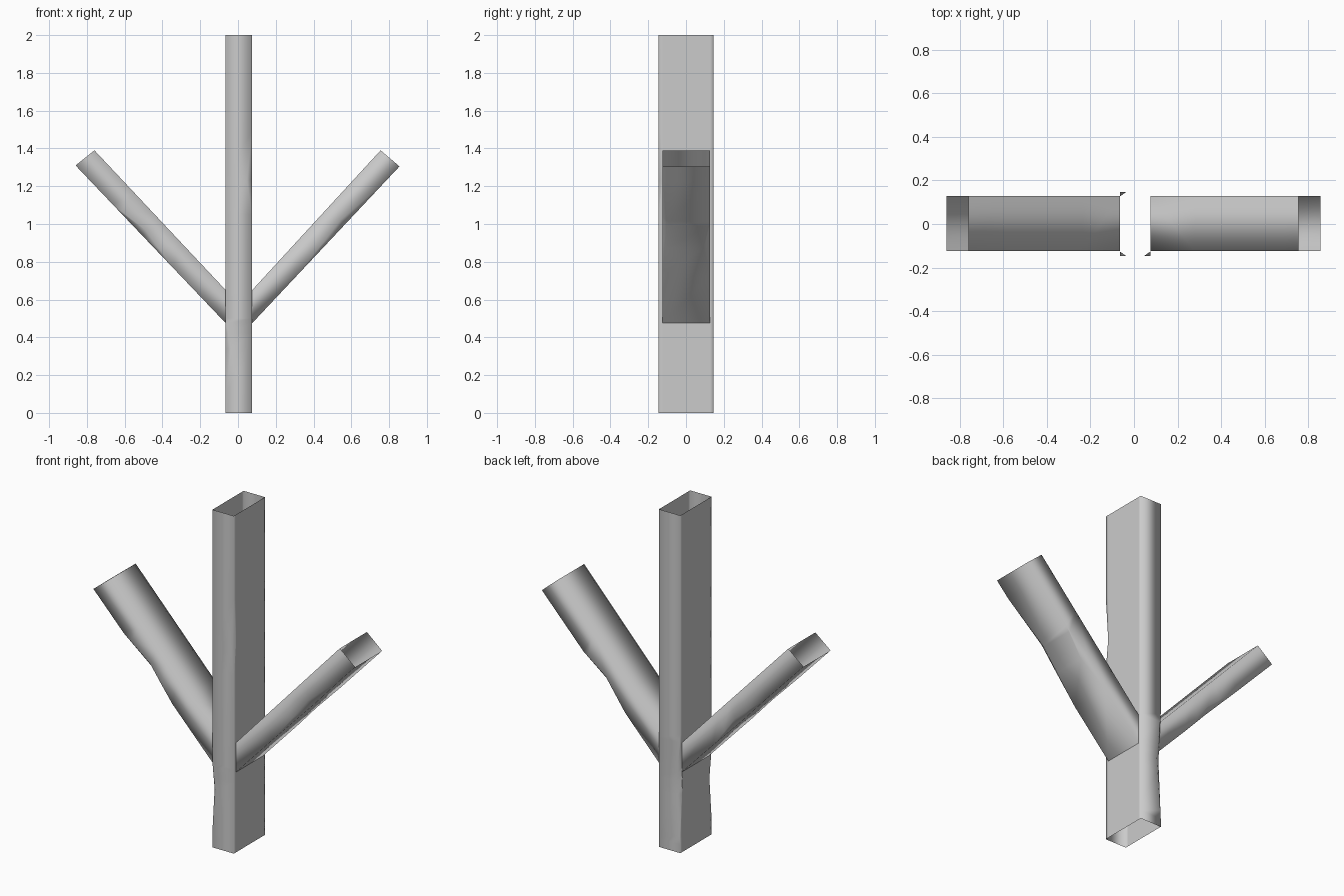
import bpy, bmesh
from mathutils import Vector

cube = bpy.data.objects.get("Cube")
if cube:
    bpy.data.objects.remove(cube, do_unlink=True)

grey = bpy.data.materials.new("plain_grey")
grey.use_nodes = True
grey.diffuse_color = (0.6, 0.6, 0.6, 1)
grey.node_tree.nodes["Principled BSDF"].inputs["Base Color"].default_value = (0.6, 0.6, 0.6, 1)

X0, X1, HALF_Y = -0.065, 0.075, 0.146     # trunk section
ROOT_LOW, ROOT_HIGH = 0.475, 0.65         # branch joint heights
BRANCH_Y = {-1: -0.125, 1: 0.128}         # branch sides


def hat(t, low, mid, high):
    """Rises from 0 at low to 1 at mid and back to 0 at high."""
    return max(0.0, min((t - low) / (mid - low), (high - t) / (high - mid)))


def loft(name, rings, is_open=lambda ring, column: False):
    """Skin closed rings into an open-ended tube, leaving out the open cells."""
    bm = bmesh.new()
    rows = [[bm.verts.new(p) for p in ring] for ring in rings]
    n = len(rows[0])
    for r in range(len(rows) - 1):
        for c in range(n):
            if not is_open(r, c):
                d = (c + 1) % n
                bm.faces.new((rows[r][c], rows[r][d], rows[r + 1][d], rows[r + 1][c]))
    bmesh.ops.remove_doubles(bm, verts=bm.verts, dist=0.0005)
    bmesh.ops.recalc_face_normals(bm, faces=bm.faces)
    mesh = bpy.data.meshes.new(name)
    bm.to_mesh(mesh)
    bm.free()
    mesh.materials.append(grey)
    mesh.shade_smooth()
    obj = bpy.data.objects.new(name, mesh)
    bpy.context.collection.objects.link(obj)
    return obj


# Trunk: rectangular tube with three worn corners and an opening at each branch
worn = {(-1, -1): (0.1, 0.34, 0.5), (-1, 1): (0.05, 0.42, 0.7), (1, -1): (1.05, 1.23, 1.5)}
heights = sorted({0, ROOT_LOW, ROOT_HIGH, 2}.union(*worn.values()))


def trunk_ring(z):
    ring = []
    for sx, sy in ((1, -1), (1, 1), (-1, 1), (-1, -1)):
        x, y = (X1 if sx > 0 else X0), sy * HALF_Y
        cut = hat(z, *worn[sx, sy]) if (sx, sy) in worn else 0
        corner = [(x - sx * 0.028 * cut, y, z), (x, y - sy * 0.02 * cut, z), (x, BRANCH_Y[sy], z)]
        ring += corner if sx * sy < 0 else corner[::-1]
    return ring


def joint_opening(r, c):
    return c in (2, 8) and ROOT_LOW <= heights[r] < ROOT_HIGH


loft("trunk", [trunk_ring(z) for z in heights], joint_opening)


# Branches: slanted rectangular tubes with worn lower corners
def branch(name, root_x, tip_low, tip_high, wear):
    steps = sorted({0, 1}.union(*wear.values()))
    root_low, root_high = Vector((root_x, 0, ROOT_LOW)), Vector((root_x, 0, ROOT_HIGH))
    rings = []
    for t in steps:
        low = root_low.lerp(Vector(tip_low), t)
        high = root_high.lerp(Vector(tip_high), t)
        up = (high - low).normalized()
        ring = []
        for s in (-1, 1):
            side = Vector((0, BRANCH_Y[s], 0))
            cut = 0.035 * hat(t, *wear[s])
            corner = [high + side, low + side + up * cut, low + side - Vector((0, s * cut, 0))]
            ring += corner if s < 0 else corner[::-1]
        rings.append(ring)
    loft(name, rings)


branch("left_branch", X1, (0.855, 0, 1.305), (0.755, 0, 1.39),
       {-1: (0.3, 0.62, 0.9), 1: (0.3, 0.48, 0.65)})
branch("right_branch", X0, (-0.86, 0, 1.31), (-0.76, 0, 1.39),
       {-1: (0.35, 0.55, 0.75), 1: (0.25, 0.45, 0.7)})
